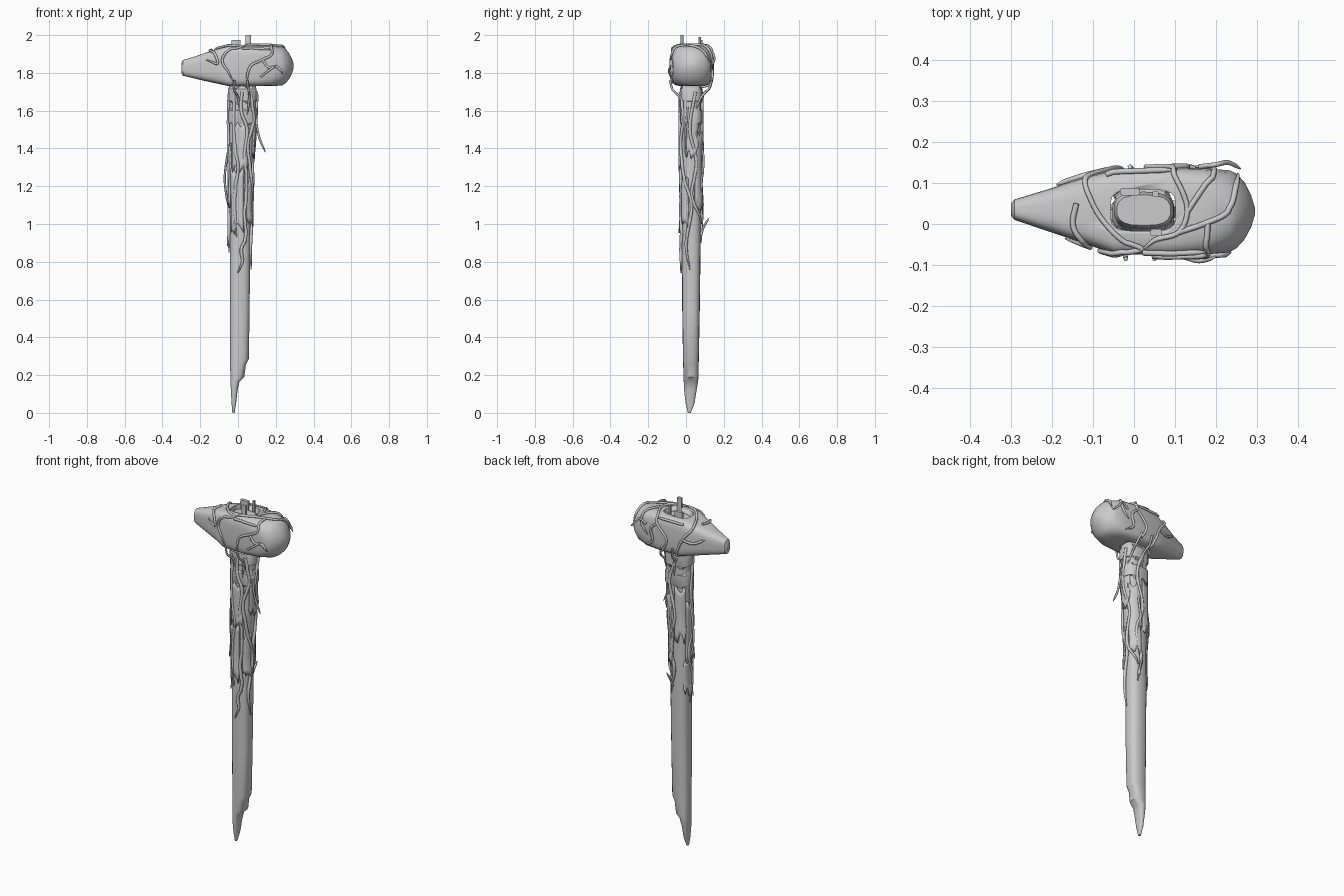
import bpy, bmesh, math, random
from mathutils import Vector
from mathutils.bvhtree import BVHTree

random.seed(4)


def ring(a0, a1, b0, b1, p, n):
    """Superellipse points between two pairs of bounds."""
    pts = []
    for i in range(n):
        t = 2 * math.pi * (i + 0.5) / n
        c, s = math.cos(t), math.sin(t)
        pts.append(((a0 + a1) / 2 + (a1 - a0) / 2 * math.copysign(abs(c) ** (2 / p), c),
                    (b0 + b1) / 2 + (b1 - b0) / 2 * math.copysign(abs(s) ** (2 / p), s)))
    return pts


def loft(name, rings, angle=40):
    bm = bmesh.new()
    loops = [[bm.verts.new(p) for p in r] for r in rings]
    n = len(loops[0])
    for a, b in zip(loops, loops[1:]):
        for i in range(n):
            bm.faces.new((a[i], a[(i + 1) % n], b[(i + 1) % n], b[i]))
    bm.faces.new(loops[0])
    bm.faces.new(loops[-1])
    bmesh.ops.recalc_face_normals(bm, faces=bm.faces)
    return finish(name, bm, angle)


def finish(name, bm, angle=40):
    me = bpy.data.meshes.new(name)
    bm.to_mesh(me)
    bm.free()
    ob = bpy.data.objects.new(name, me)
    bpy.context.collection.objects.link(ob)
    bpy.ops.object.select_all(action='DESELECT')
    ob.select_set(True)
    bpy.context.view_layer.objects.active = ob
    bpy.ops.object.shade_smooth_by_angle(angle=math.radians(angle))
    return ob


def tree(ob):
    bm = bmesh.new()
    bm.from_mesh(ob.data)
    bvh = BVHTree.FromBMesh(bm)
    bm.free()
    return bvh


# Head: stations of x, y range, z range, squareness
head_st = [(-0.30, 0.02, 0.05, 1.80, 1.85, 2.2), (-0.292, 0.01, 0.06, 1.785, 1.868, 2.6),
           (-0.21, -0.018, 0.085, 1.765, 1.893, 3.5), (-0.12, -0.048, 0.115, 1.745, 1.925, 4.5),
           (-0.05, -0.073, 0.132, 1.73, 1.942, 6), (0.08, -0.077, 0.137, 1.73, 1.945, 6),
           (0.17, -0.075, 0.136, 1.73, 1.945, 4.5), (0.232, -0.07, 0.132, 1.732, 1.94, 2.4),
           (0.25, -0.06, 0.124, 1.743, 1.93, 2), (0.27, -0.038, 0.102, 1.765, 1.907, 2),
           (0.286, -0.008, 0.07, 1.797, 1.875, 2), (0.295, 0.022, 0.04, 1.827, 1.845, 2)]
head = loft("hammer_head", [[(x, y, z) for y, z in ring(a, b, c, d, p, 24)]
                            for x, a, b, c, d, p in head_st], 32)
head_bvh = tree(head)

# Eye of the head, cut right through
cutter = loft("eye_cutter", [[(x, y, z) for x, y in ring(-0.057, 0.102, -0.017, 0.084, 4, 20)]
                             for z in (1.6, 2.1)])
cutter.hide_render = True
cutter.hide_set(True)
mod = head.modifiers.new("eye", 'BOOLEAN')
mod.object, mod.operation, mod.solver = cutter, 'DIFFERENCE', 'EXACT'

# Handle: z, x range, y range, ending in a splintered point
handle_st = [(0.0, -0.03, -0.018, 0.01, 0.025), (0.05, -0.034, -0.01, -0.002, 0.045),
             (0.12, -0.038, -0.002, -0.01, 0.056), (0.165, -0.04, 0.008, -0.012, 0.064),
             (0.19, -0.041, 0.034, -0.013, 0.066), (0.255, -0.042, 0.042, -0.015, 0.067),
             (0.285, -0.042, 0.058, -0.016, 0.068), (0.55, -0.043, 0.062, -0.02, 0.073),
             (0.85, -0.043, 0.065, -0.022, 0.077), (1.1, -0.042, 0.069, -0.024, 0.078),
             (1.35, -0.045, 0.077, -0.026, 0.08), (1.55, -0.047, 0.09, -0.027, 0.08),
             (1.7, -0.045, 0.096, -0.024, 0.079), (1.9, -0.05, 0.097, -0.011, 0.079),
             (1.925, -0.042, 0.09, -0.004, 0.071)]
handle = loft("handle", [[(x, y, z) for x, y in ring(a, b, c, d, 2.7, 18)]
                         for z, a, b, c, d in handle_st], 35)
handle_bvh = tree(handle)

# Sleeve bands where the bark is thickest
for name, z0, z1, g in (("upper_band", 1.64, 1.725, 0.007), ("lower_band", 1.525, 1.61, 0.006)):
    loft(name, [[(x, y, z + 0.014 * math.sin(5 * x * 20) * (i in (0, 3)))
                 for x, y in ring(-0.046 - h, 0.092 + h, -0.026 - h, 0.08 + h, 2.8, 18)]
                for i, (z, h) in enumerate(((z0, -0.002), (z0 + 0.01, g), (z1 - 0.01, g), (z1, -0.002)))])


def bark(name, a0, a1, z0, z1, lift=0.004, curl=0.01):
    """Peeling bark strip with jagged ends, hugging the handle."""
    bm, nu, nv, grid = bmesh.new(), 6, 8, []
    for i in range(nu + 1):
        t = math.radians(a0 + (a1 - a0) * i / nu)
        d = Vector((math.cos(t), math.sin(t), 0))
        lo, hi = z0 + random.uniform(0, 0.07), z1 - random.uniform(0, 0.05)
        col = []
        for j in range(nv + 1):
            z = lo + (hi - lo) * j / nv
            c = Vector((0.018, 0.027, z))
            hit = handle_bvh.ray_cast(c + d * 0.5, -d)[0]
            col.append(bm.verts.new(hit + d * (lift + curl * max(0, 1 - j / 3) * (i / nu))))
        grid.append(col)
    for i in range(nu):
        for j in range(nv):
            bm.faces.new((grid[i][j], grid[i + 1][j], grid[i + 1][j + 1], grid[i][j + 1]))
    ob = finish(name, bm)
    sol = ob.modifiers.new("thickness", 'SOLIDIFY')
    sol.thickness, sol.offset = 0.007, 0


for k, args in enumerate([(215, 280, 0.94, 1.3), (225, 300, 1.25, 1.55), (150, 215, 1.05, 1.45),
                          (330, 390, 1.34, 1.6), (20, 85, 1.05, 1.5), (95, 150, 1.2, 1.55),
                          (300, 345, 0.98, 1.25), (140, 190, 0.88, 1.1)]):
    bark(f"bark_strip_{k + 1}", *args)


def vine(name, pts, r, bvh=None):
    """Tapered tendril through pts, snapped to a surface if one is given."""
    P = [Vector(p) for p in pts]
    P = [2 * P[0] - P[1]] + P + [2 * P[-1] - P[-2]]
    out = []
    for i in range(1, len(P) - 2):
        a, b, c, d = P[i - 1:i + 3]
        for k in range(6):
            t = k / 6
            out.append(0.5 * (2 * b + (c - a) * t + (2 * a - 5 * b + 4 * c - d) * t * t
                              + (3 * b - a - 3 * c + d) * t ** 3))
    out.append(P[-2])
    if bvh:
        near = [bvh.find_nearest(p) for p in out]
        out = [n[0] + n[1] * r * 0.6 for n in near]
    cu = bpy.data.curves.new(name, 'CURVE')
    cu.dimensions, cu.bevel_depth, cu.bevel_resolution, cu.use_fill_caps = '3D', r, 1, True
    sp = cu.splines.new('POLY')
    sp.points.add(len(out) - 1)
    for i, p in enumerate(out):
        sp.points[i].co = (*p, 1)
        sp.points[i].radius = min(1, 0.35 + 4 * (1 - i / (len(out) - 1)))
    bpy.context.collection.objects.link(bpy.data.objects.new(name, cu))


# Roots wrapping the head: top, then over the front and back cheeks
T, F, B = 1.95, -0.085, 0.145
head_vines = [
    [(-0.02, 0.05, 1.71), (-0.03, B, 1.75), (-0.07, B, 1.84), (-0.12, 0.12, 1.91), (-0.11, 0.06, T), (-0.08, 0.01, T),
     (-0.03, -0.04, T), (0.02, -0.07, T), (-0.06, F, 1.92), (-0.09, F, 1.86), (-0.05, F, 1.8), (-0.02, F, 1.74)],
    [(0.06, B, 1.74), (0.03, B, 1.82), (0.09, B, 1.9), (0.10, 0.12, T), (0.13, 0.04, T), (0.11, -0.02, T), (0.05, -0.04, T),
     (0.02, -0.07, T)],
    [(0.13, 0.03, T), (0.17, 0.09, T), (0.2, 0.13, T), (0.19, B, 1.87), (0.15, B, 1.82)],
    [(0.11, -0.02, T), (0.17, 0.0, T), (0.23, 0.03, T), (0.25, 0.09, 1.92), (0.25, 0.12, 1.86)],
    [(0.18, 0.0, T), (0.18, -0.06, T), (0.18, F, 1.9), (0.13, F, 1.87), (0.07, F, 1.84), (0.05, F, 1.79), (0.05, F, 1.74)],
    [(0.13, F, 1.87), (0.16, F, 1.83), (0.21, F, 1.83), (0.24, F, 1.79)],
    [(-0.14, 0.05, 1.92), (-0.15, 0.0, 1.92), (-0.13, -0.05, 1.91), (-0.11, -0.06, 1.85), (-0.17, -0.04, 1.87)],
    [(-0.07, B, 1.84), (-0.13, 0.12, 1.83), (-0.19, 0.1, 1.86)],
    [(0.09, B, 1.9), (0.13, B, 1.86), (0.12, B, 1.79), (0.17, B, 1.75)],
    [(-0.08, B, 1.95), (0.0, B, 1.94), (0.1, B, 1.94)],
    [(0.02, F, 1.94), (0.09, F, 1.94), (0.18, F, 1.93)]]
for k, pts in enumerate(head_vines):
    vine(f"head_root_{k + 1}", pts, 0.007, head_bvh)

# Roots running down the handle
handle_vines = [
    [(0.02, -0.05, 1.7), (0.015, -0.05, 1.6), (0.05, -0.05, 1.5), (0.035, -0.05, 1.35), (0.055, -0.05, 1.2),
     (0.035, -0.05, 1.05), (0.055, -0.05, 0.95), (0.02, -0.05, 0.87), (0.025, -0.05, 0.8), (-0.005, -0.05, 0.74)],
    [(0.07, -0.04, 1.7), (0.09, -0.02, 1.55), (0.06, -0.05, 1.42), (0.08, -0.02, 1.25), (0.08, 0.03, 1.1), (0.07, 0, 0.9),
     (0.07, 0.02, 0.76)],
    [(-0.05, 0, 1.7), (-0.06, 0.03, 1.5), (-0.06, 0, 1.3), (-0.06, 0.05, 1.15), (-0.06, 0.01, 1.0), (-0.06, 0.03, 0.85)],
    [(0.0, 0.1, 1.7), (0.05, 0.1, 1.55), (0.01, 0.1, 1.35), (0.06, 0.1, 1.2), (0.02, 0.1, 1.05), (0.05, 0.1, 0.9)],
    [(0.1, 0.05, 1.7), (0.09, 0.02, 1.5), (0.09, 0.06, 1.32), (0.09, 0.03, 1.15), (0.04, 0.1, 1.0)],
    [(-0.03, -0.05, 1.7), (-0.03, -0.05, 1.45), (0, -0.05, 1.3), (-0.03, -0.05, 1.12), (-0.01, -0.05, 0.93)]]
for k, pts in enumerate(handle_vines):
    vine(f"handle_root_{k + 1}", pts, 0.009, handle_bvh)

# Loose tendrils standing clear of the surface
loose = [
    [(0.09, 0.01, 1.62), (0.1, 0.0, 1.52), (0.115, 0, 1.45), (0.145, 0.0, 1.38)],
    [(-0.05, 0.02, 1.4), (-0.068, 0.03, 1.28), (-0.068, 0.03, 1.2), (-0.05, 0.03, 1.08)],
    [(0.03, 0.08, 0.94), (0.035, 0.092, 0.98), (0.04, 0.12, 1.03)],
    [(0.04, 0.08, 1.42), (0.04, 0.092, 1.36), (0.03, 0.09, 1.28), (0.03, 0.078, 1.2)],
    [(-0.02, F, 1.76), (-0.02, -0.07, 1.71), (0.0, -0.035, 1.67), (0.01, -0.03, 1.6)],
    [(0.05, F, 1.76), (0.055, -0.07, 1.71), (0.06, -0.035, 1.67), (0.05, -0.03, 1.58)],
    [(-0.01, 0.14, 1.78), (0.0, 0.125, 1.72), (0.01, 0.09, 1.68), (0.02, 0.085, 1.58)],
    [(0.06, 0.14, 1.77), (0.08, 0.12, 1.715), (0.08, 0.08, 1.67), (0.09, 0.05, 1.6)],
    [(0.16, 0.14, 1.88), (0.2, 0.145, 1.9), (0.23, 0.15, 1.87), (0.26, 0.135, 1.84)],
    [(0.12, -0.08, 1.78), (0.16, -0.09, 1.81), (0.2, -0.08, 1.84)]]
for k, pts in enumerate(loose):
    vine(f"loose_tendril_{k + 1}", pts, 0.006)

# Splinter pegs poking up beside the handle end
for name, x0, x1, y0, y1, z in (("back_peg", -0.035, 0.015, 0.069, 0.088, 1.975),
                                ("front_peg", 0.04, 0.068, -0.03, -0.012, 2.0),
                                ("back_splinter", 0.045, 0.06, 0.066, 0.08, 1.99)):
    loft(name, [[(x, y, h) for x, y in ring(x0, x1, y0, y1, 5, 8)] for h in (1.86, z - 0.01, z)])
